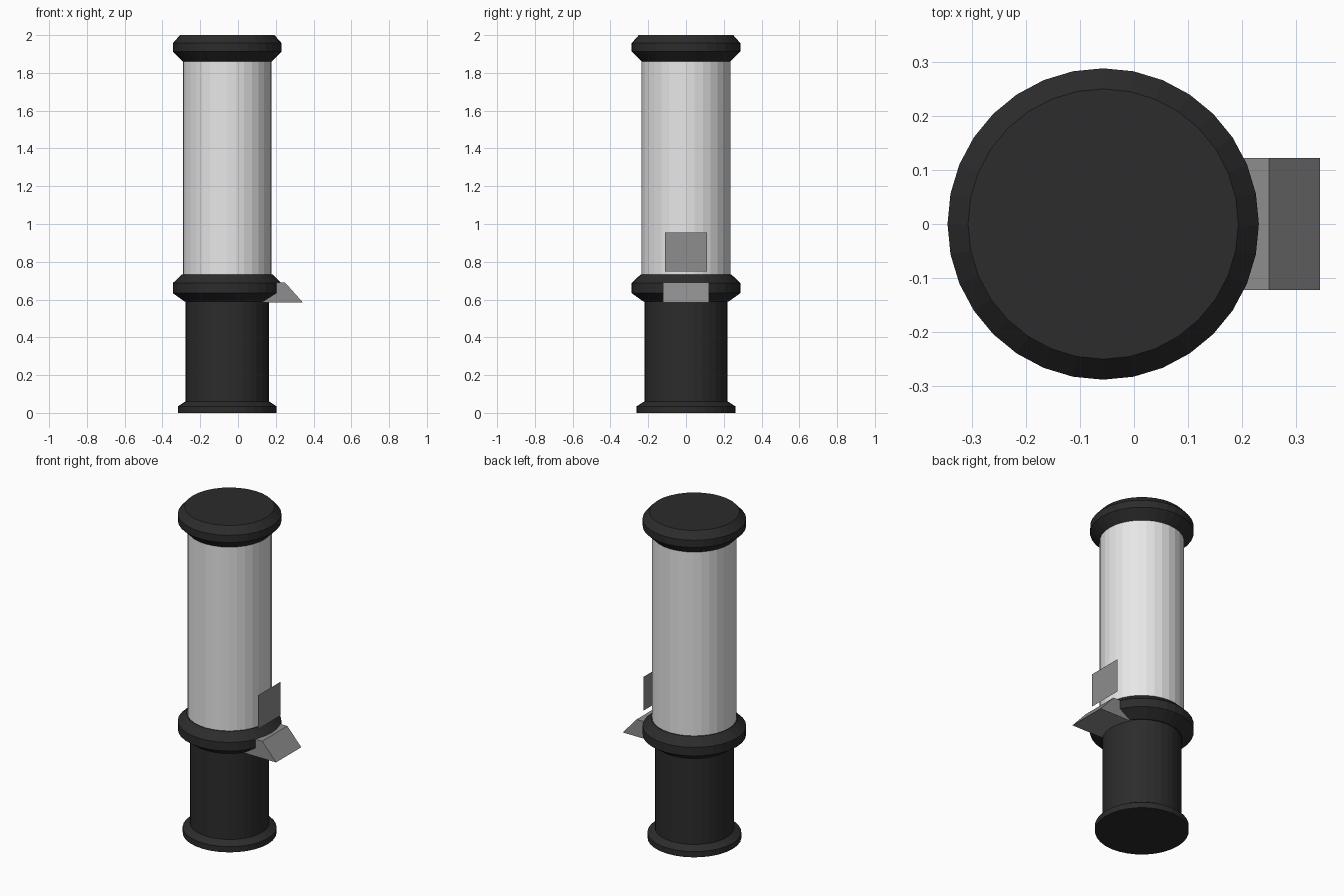
import bpy
import bmesh
import math

if "Cube" in bpy.data.objects:
    bpy.data.objects.remove(bpy.data.objects["Cube"])

AXIS_X = -0.057
SIDES = 32


def material(name, value):
    mat = bpy.data.materials.new(name)
    mat.use_nodes = True
    colour = (value, value, value, 1)
    mat.diffuse_color = colour
    mat.node_tree.nodes["Principled BSDF"].inputs["Base Color"].default_value = colour
    return mat


black = material("black", 0.025)
silver = material("silver", 0.8)
grey = material("mid grey", 0.27)


def finish(name, bm, mat):
    mesh = bpy.data.meshes.new(name)
    bm.to_mesh(mesh)
    bm.free()
    mesh.materials.append(mat)
    obj = bpy.data.objects.new(name, mesh)
    bpy.context.collection.objects.link(obj)
    return obj


def turned(name, profile, mat):
    """Closed faceted solid turned around the long axis from (radius, z) points."""
    bm = bmesh.new()
    rings = []
    for radius, z in profile:
        angles = [2 * math.pi * i / SIDES for i in range(SIDES)]
        rings.append([bm.verts.new((AXIS_X + radius * math.cos(a),
                                    radius * math.sin(a), z)) for a in angles])
    for low, high in zip(rings, rings[1:]):
        for i in range(SIDES):
            j = (i + 1) % SIDES
            bm.faces.new((low[i], low[j], high[j], high[i]))
    bm.faces.new(rings[0][::-1])
    bm.faces.new(rings[-1])
    return finish(name, bm, mat)


# Turned body, bottom to top
turned("base_rim", [(0.261, 0), (0.261, 0.035), (0.222, 0.06)], black)
turned("handle", [(0.22, 0.03), (0.22, 0.62)], black)
turned("middle_collar", [(0.225, 0.589), (0.288, 0.634),
                         (0.288, 0.687), (0.24, 0.733)], black)
turned("barrel", [(0.235, 0.7), (0.235, 1.9)], silver)
turned("end_cap", [(0.235, 1.86), (0.288, 1.913),
                   (0.288, 1.957), (0.25, 2)], black)

# Sloped thumb switch on the collar
bm = bmesh.new()
outline = [(0.1, 0.584), (0.344, 0.584), (0.25, 0.689), (0.1, 0.689)]
side = bm.faces.new([bm.verts.new((x, -0.122, z)) for x, z in outline])
extruded = bmesh.ops.extrude_face_region(bm, geom=[side])["geom"]
bmesh.ops.translate(bm, vec=(0, 0.244, 0),
                    verts=[v for v in extruded if isinstance(v, bmesh.types.BMVert)])
bmesh.ops.recalc_face_normals(bm, faces=bm.faces)
finish("thumb_switch", bm, grey)

# Thin upright plate above the switch
bm = bmesh.new()
corners = [(-0.11, 0.748), (0.11, 0.748), (0.11, 0.955), (-0.11, 0.955)]
bm.faces.new([bm.verts.new((0.212, y, z)) for y, z in corners])
finish("side_plate", bm, grey)
